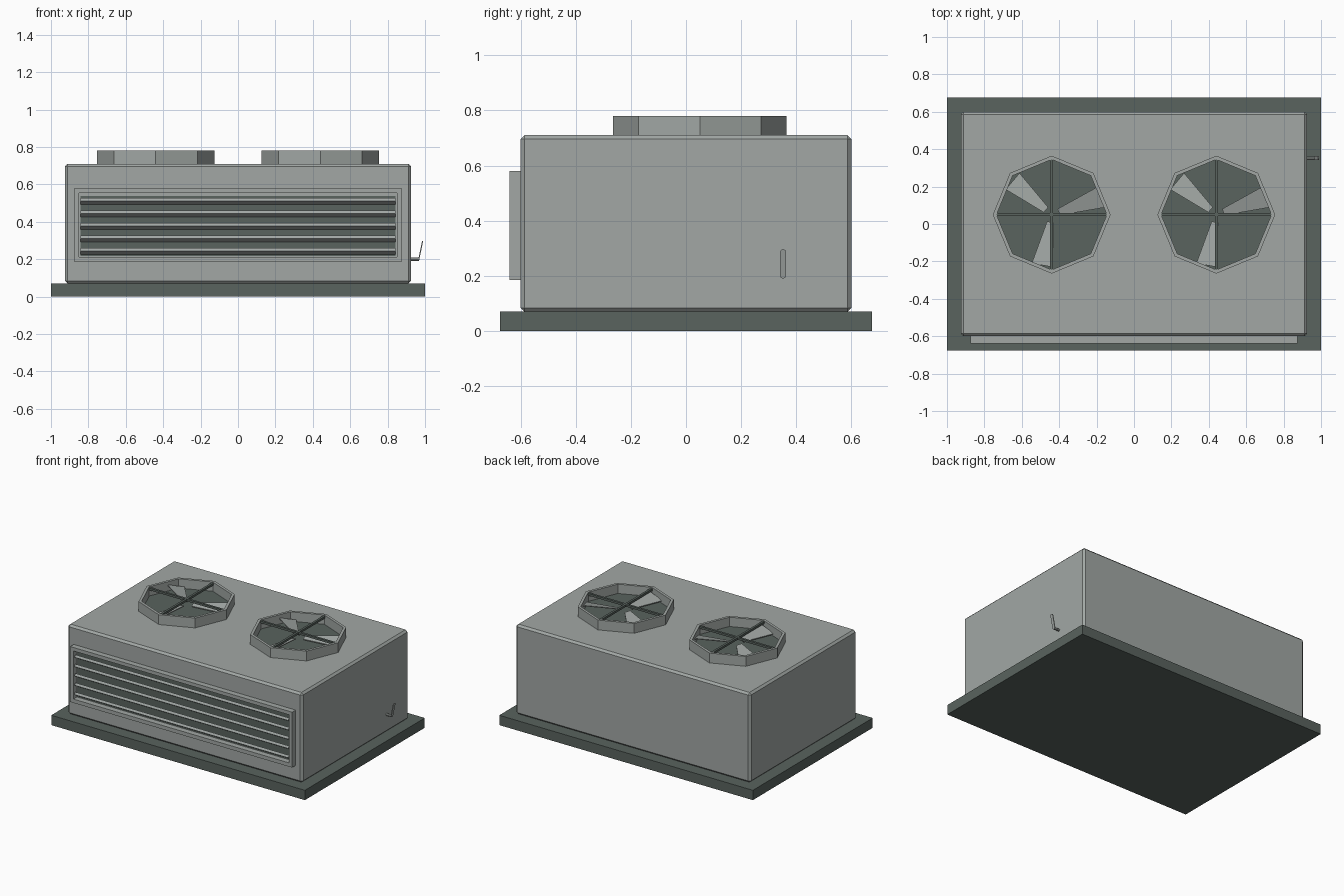
import bpy, bmesh
from math import cos, sin, pi, radians
from mathutils import Vector

if "Cube" in bpy.data.objects:
    bpy.data.objects.remove(bpy.data.objects["Cube"])


def material(name, rgb):
    m = bpy.data.materials.new(name)
    m.diffuse_color = (*rgb, 1)
    m.use_nodes = True
    m.node_tree.nodes["Principled BSDF"].inputs["Base Color"].default_value = m.diffuse_color
    return m


GREY = material("light_metal", (0.36, 0.39, 0.375))
DARK = material("dark_metal", (0.10, 0.125, 0.112))


def finish(name, bm, mat, bevel=0, segments=1):
    bmesh.ops.recalc_face_normals(bm, faces=bm.faces)
    me = bpy.data.meshes.new(name)
    bm.to_mesh(me)
    bm.free()
    ob = bpy.data.objects.new(name, me)
    bpy.context.collection.objects.link(ob)
    me.materials.append(mat)
    if bevel:
        mod = ob.modifiers.new("bevel", "BEVEL")
        mod.width, mod.segments = bevel, segments
    return ob


def box(name, lo, hi, mat, bevel=0, segments=1):
    bm = bmesh.new()
    bmesh.ops.create_cube(bm, size=1)
    for v in bm.verts:
        v.co = Vector([(a + b) / 2 + c * (b - a) for a, b, c in zip(lo, hi, v.co)])
    return finish(name, bm, mat, bevel, segments)


def loft(name, loops, mat, closed=False, caps=True):
    """Bridge equal-length point loops; closed joins last loop to first."""
    bm = bmesh.new()
    rows = [[bm.verts.new(p) for p in loop] for loop in loops]
    n = len(rows[0])
    pairs = list(zip(rows, rows[1:])) + ([(rows[-1], rows[0])] if closed else [])
    for a, b in pairs:
        for i in range(n):
            j = (i + 1) % n
            bm.faces.new((a[i], a[j], b[j], b[i]))
    if caps and not closed:
        bm.faces.new(rows[0])
        bm.faces.new(rows[-1])
    return finish(name, bm, mat)


# base slab and housing
box("base_slab", (-1, -0.675, 0), (1, 0.675, 0.07), DARK)
box("housing", (-0.925, -0.6, 0.07), (0.925, 0.6, 0.71), GREY, 0.014)


# front grille: frame, dark backing and tilted slats
def rect(x, z0, z1, y):
    return [(-x, y, z0), (x, y, z0), (x, y, z1), (-x, y, z1)]


loft("grille_frame", [rect(0.875, 0.185, 0.58, -0.595), rect(0.875, 0.185, 0.58, -0.64),
                      rect(0.85, 0.212, 0.555, -0.64), rect(0.85, 0.212, 0.555, -0.595)],
     GREY, closed=True)
box("grille_backing", (-0.843, -0.604, 0.217), (0.843, -0.598, 0.537), DARK)
for i in range(5):
    slat = box(f"slat_{i + 1}", (-0.843, -0.018, -0.009), (0.843, 0.018, 0.009), GREY)
    slat.location = (0, -0.618, 0.243 + 0.0665 * i)
    slat.rotation_euler.x = radians(-32)


# roof fans
def octagon(c, r, z):
    return [(c[0] + r * cos(i * pi / 4), c[1] + r * sin(i * pi / 4), z) for i in range(8)]


def blade(name, c, angle):
    # tapered plate, pitched so one edge is higher
    pts = [(0.04, -0.018, 0.728), (0.275, -0.06, 0.722), (0.275, 0.055, 0.75), (0.04, 0.018, 0.738)]
    ca, sa = cos(angle), sin(angle)
    loops = [[(c[0] + x * ca - y * sa, c[1] + x * sa + y * ca, z + dz) for x, y, z in pts]
             for dz in (0, 0.006)]
    loft(name, loops, GREY)


for side, x in (("left", -0.44), ("right", 0.44)):
    c = (x, 0.05)
    loft(f"{side}_fan_ring", [octagon(c, 0.315, 0.70), octagon(c, 0.315, 0.78),
                              octagon(c, 0.295, 0.78), octagon(c, 0.295, 0.70)], GREY, closed=True)
    loft(f"{side}_fan_floor", [octagon(c, 0.297, 0.705), octagon(c, 0.297, 0.714)], DARK)
    for k in range(3):
        blade(f"{side}_fan_blade_{k + 1}", c, radians(20 + 120 * k))
    box(f"{side}_guard_bar_x", (x - 0.296, 0.042, 0.76), (x + 0.296, 0.058, 0.775), DARK)
    box(f"{side}_guard_bar_y", (x - 0.008, -0.246, 0.76), (x + 0.008, 0.346, 0.775), DARK)


# side handle: short stem and slanted lever with rounded ends
def slot(z0, z1, r, x0, x1):
    """Capsule outline in y-z, leaning from x0 at the foot to x1 at the tip."""
    out = []
    for i in range(10):
        upper = i < 5
        a = pi * (i if upper else i - 1) / 4
        z = (z1 - r if upper else z0 + r) + r * sin(a)
        out.append((x0 + (x1 - x0) * (z - z0) / (z1 - z0), 0.352 + r * cos(a), z))
    return out


loft("handle_lever", [slot(0.19, 0.297, 0.011, 0.962, 0.984),
                      slot(0.19, 0.297, 0.011, 0.968, 0.99)], GREY)
loft("handle_stem", [[(x, 0.352 + 0.009 * cos(i * pi / 4), 0.199 + 0.009 * sin(i * pi / 4))
                      for i in range(8)] for x in (0.92, 0.967)], GREY)
